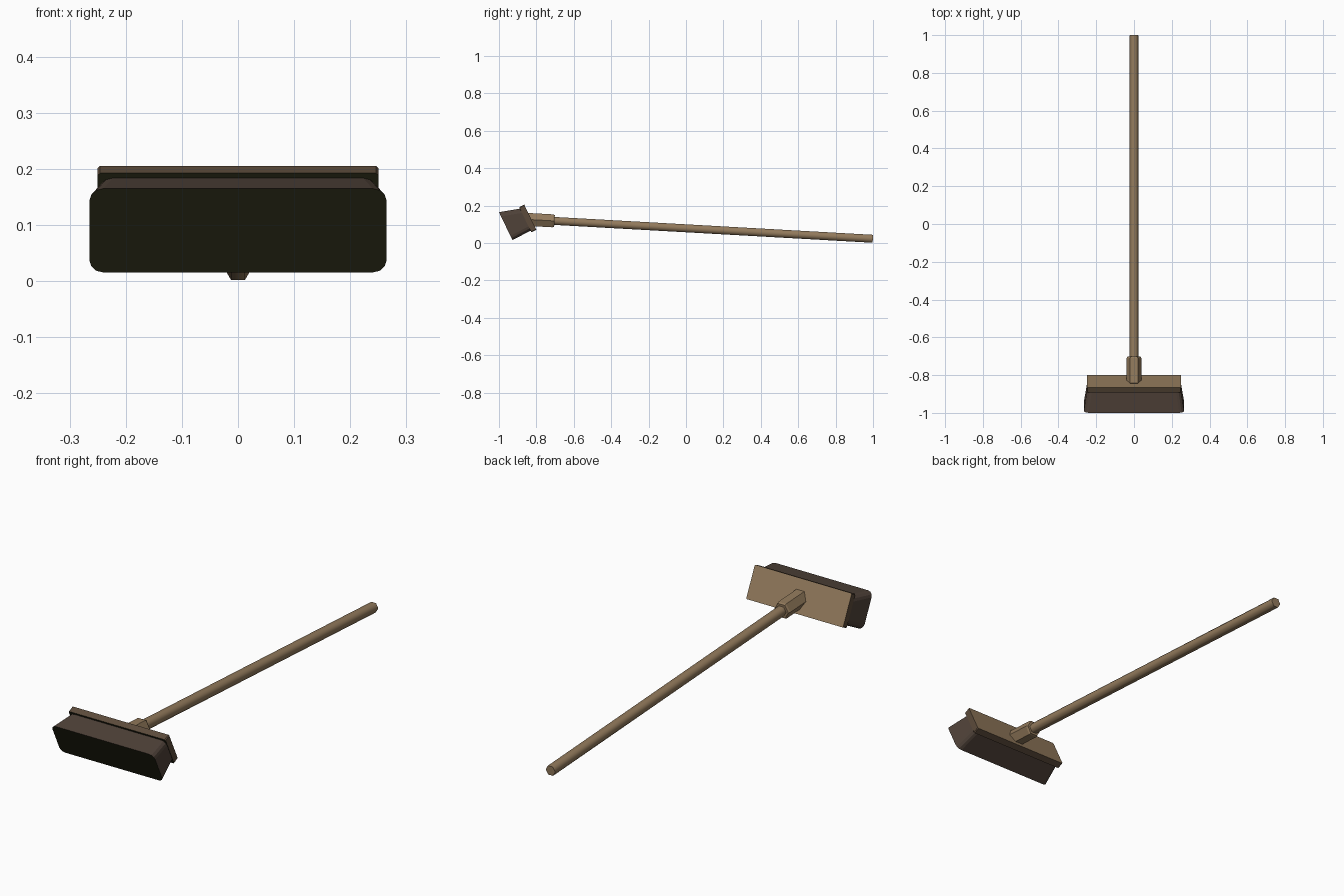
import bpy, bmesh, math
from mathutils import Vector

if "Cube" in bpy.data.objects:
    bpy.data.objects.remove(bpy.data.objects["Cube"])


def mat(name, c):
    m = bpy.data.materials.new(name)
    m.diffuse_color = (*c, 1)
    m.use_nodes = True
    m.node_tree.nodes["Principled BSDF"].inputs["Base Color"].default_value = m.diffuse_color
    return m


wood = mat("wood", (0.29, 0.195, 0.107))
edge = mat("dark_wood_edge", (0.107, 0.070, 0.043))
hair = mat("bristle_brown", (0.080, 0.055, 0.041))
tips = mat("bristle_tips", (0.016, 0.016, 0.006))

# Tilted frame of the broom head
C = Vector((0, -0.8325, 0.1375))          # centre of the back of the block
U = Vector((0, -0.433, 0.901)).normalized()
N = Vector((0, -0.901, -0.433)).normalized()


def loft(name, rings, mats):
    """Join rings of points into a closed solid."""
    bm = bmesh.new()
    vs = [[bm.verts.new(p) for p in r] for r in rings]
    n = len(rings[0])
    for a, b in zip(vs, vs[1:]):
        for i in range(n):
            j = (i + 1) % n
            bm.faces.new((a[i], a[j], b[j], b[i]))
    bm.faces.new(vs[0][::-1])
    bm.faces.new(vs[-1])
    bmesh.ops.recalc_face_normals(bm, faces=bm.faces)
    me = bpy.data.meshes.new(name)
    bm.to_mesh(me)
    bm.free()
    ob = bpy.data.objects.new(name, me)
    bpy.context.collection.objects.link(ob)
    for m in mats:
        me.materials.append(m)
    return ob


def rounded(hw, hh, r, d, shift=0.0, seg=3):
    """Rounded rectangle in the head frame at depth d."""
    pts = []
    for k, (sx, sy) in enumerate(((1, 1), (-1, 1), (-1, -1), (1, -1))):
        for s in range(seg + 1):
            a = math.pi / 2 * (k + s / seg)
            x = sx * (hw - r) + r * math.cos(a)
            u = sy * (hh - r) + r * math.sin(a) + shift
            pts.append(C + Vector((x, 0, 0)) + U * u + N * d)
    return pts


def color_ends(ob):
    """Slot 0 sides, slot 1 bristle-side face, slot 2 back face."""
    for p in ob.data.polygons:
        d = p.normal.dot(N)
        p.material_index = 1 if d > 0.9 else 2 if d < -0.9 else 0


# Wooden block
color_ends(loft("head_block", [rounded(0.25, 0.075, 0.004, 0, seg=1),
                               rounded(0.25, 0.075, 0.004, 0.03, seg=1)],
                [edge, tips, wood]))

# Flared bristles
color_ends(loft("bristles", [rounded(0.248, 0.065, 0.025, 0.029),
                             rounded(0.265, 0.083, 0.025, 0.139, 0.014)],
                [hair, tips, hair]))

# Handle axis
END = Vector((0, 0.999, 0.0225))
AX = (Vector((0, -0.83, 0.125)) - END).normalized()
SIDE = Vector((1, 0, 0))
UP = SIDE.cross(AX)


def hexagon(y, r):
    c = END + AX * ((y - END.y) / AX.y)
    return [c + SIDE * (r * math.cos(math.pi / 3 * i)) +
            UP * (r * math.sin(math.pi / 3 * i)) for i in range(6)]


# Handle pole
pole = loft("handle", [hexagon(0.999, 0.0245), hexagon(-0.72, 0.0245)], [wood])
for p in pole.data.polygons:
    p.use_smooth = len(p.vertices) == 4

# Socket joining handle and block
loft("handle_socket", [hexagon(-0.703, 0.036), hexagon(-0.712, 0.040),
                       hexagon(-0.845, 0.040)], [wood])
